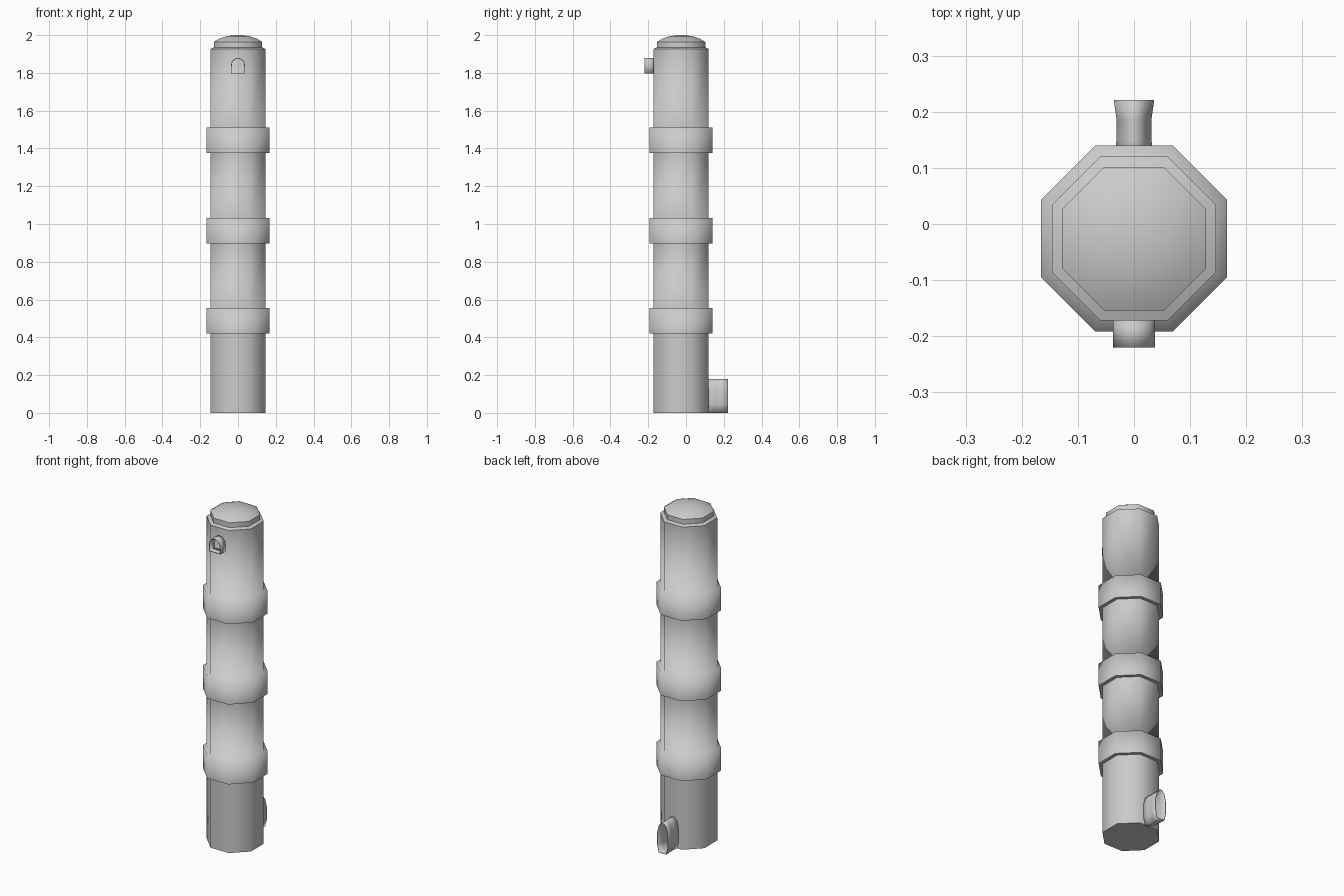
import bpy, bmesh
from math import pi, cos, sin

cube = bpy.data.objects.get("Cube")
if cube:
    bpy.data.objects.remove(cube)

grey = bpy.data.materials.new("light_grey")
grey.use_nodes = True
GREY = (0.6, 0.6, 0.6, 1)
grey.diffuse_color = GREY
grey.node_tree.nodes["Principled BSDF"].inputs["Base Color"].default_value = GREY

CENTRE_Y = -0.026
SIDES = 8


def finish(name, bm):
    mesh = bpy.data.meshes.new(name)
    bm.to_mesh(mesh)
    bm.free()
    mesh.materials.append(grey)
    obj = bpy.data.objects.new(name, mesh)
    bpy.context.collection.objects.link(obj)
    return obj


def loft(name, rings, sharp=(), cap_start=False, cap_end=False):
    """Skin closed rings of points; ring numbers in sharp keep a hard edge."""
    bm = bmesh.new()
    loops = [[bm.verts.new(p) for p in ring] for ring in rings]
    n = len(loops[0])
    for a, b in zip(loops, loops[1:]):
        for i in range(n):
            j = (i + 1) % n
            bm.faces.new((a[i], a[j], b[j], b[i]))
    if cap_start:
        bm.faces.new(loops[0][::-1])
    if cap_end:
        bm.faces.new(loops[-1])
    for face in bm.faces:
        face.smooth = True
    for k in sharp:
        for i in range(n):
            bm.edges.get((loops[k][i], loops[k][(i + 1) % n])).smooth = False
    bmesh.ops.recalc_face_normals(bm, faces=bm.faces)
    return finish(name, bm)


def octagon(apothem, z):
    r = apothem / cos(pi / SIDES)
    angles = [2 * pi * (i + 0.5) / SIDES for i in range(SIDES)]
    return [(r * cos(a), CENTRE_Y + r * sin(a), z) for a in angles]


# Tower shaft with three raised bands, flat underneath each band
BODY, BAND = 0.146, 0.166
rings, hard = [octagon(BODY, 0)], [0]
for low, high in ((0.42, 0.555), (0.897, 1.032), (1.377, 1.511)):
    hard += [len(rings), len(rings) + 1]
    rings += [octagon(BODY, low), octagon(BAND, low),
              octagon(BAND, high), octagon(BODY, high)]
hard += [len(rings), len(rings) + 1]
rings += [octagon(BODY, 1.927), octagon(0.128, 1.935)]
loft("tower_shaft", rings, hard, cap_start=True, cap_end=True)

# Low domed lid
lid = [(0.128, 1.93), (0.128, 1.964), (0.1, 1.981), (0.06, 1.994), (0.02, 2.0)]
loft("domed_lid", [octagon(r, z) for r, z in lid], [1], cap_end=True)


def add_wall(obj, thickness):
    mod = obj.modifiers.new("wall", "SOLIDIFY")
    mod.thickness = thickness
    mod.offset = -1


# Arched window hood, open at the front
def arch(y, half, bottom, spring, top):
    pts = [(-half, y, bottom), (half, y, bottom)]
    for i in range(9):
        a = pi * i / 8
        pts.append((half * cos(a), y, spring + (top - spring) * sin(a)))
    return pts


hood = loft("window_hood", [arch(y, 0.037, 1.796, 1.84, 1.88)
                            for y in (-0.168, -0.22)])
for i in (0, 1):
    for edge in hood.data.edges:
        a, b = (hood.data.vertices[v].co for v in edge.vertices)
        if abs(a.x - b.x) < 1e-4 and abs(a.z - b.z) < 1e-4 and a.z < 1.8:
            edge.use_edge_sharp = True
add_wall(hood, 0.004)


# Tall waisted spout at the back, flat along the ground
def spout_ring(y, width):
    outline = [(0.7, 0), (1, 0.045), (1, 0.12), (0.7, 0.162), (0.25, 0.18)]
    right = [(x * width, y, z) for x, z in outline]
    return right + [(-x, yy, z) for x, yy, z in reversed(right)]


spout = loft("back_spout", [spout_ring(y, w) for y, w in
                            ((0.115, 0.036), (0.15, 0.031), (0.185, 0.031),
                             (0.221, 0.036))])
add_wall(spout, 0.003)
